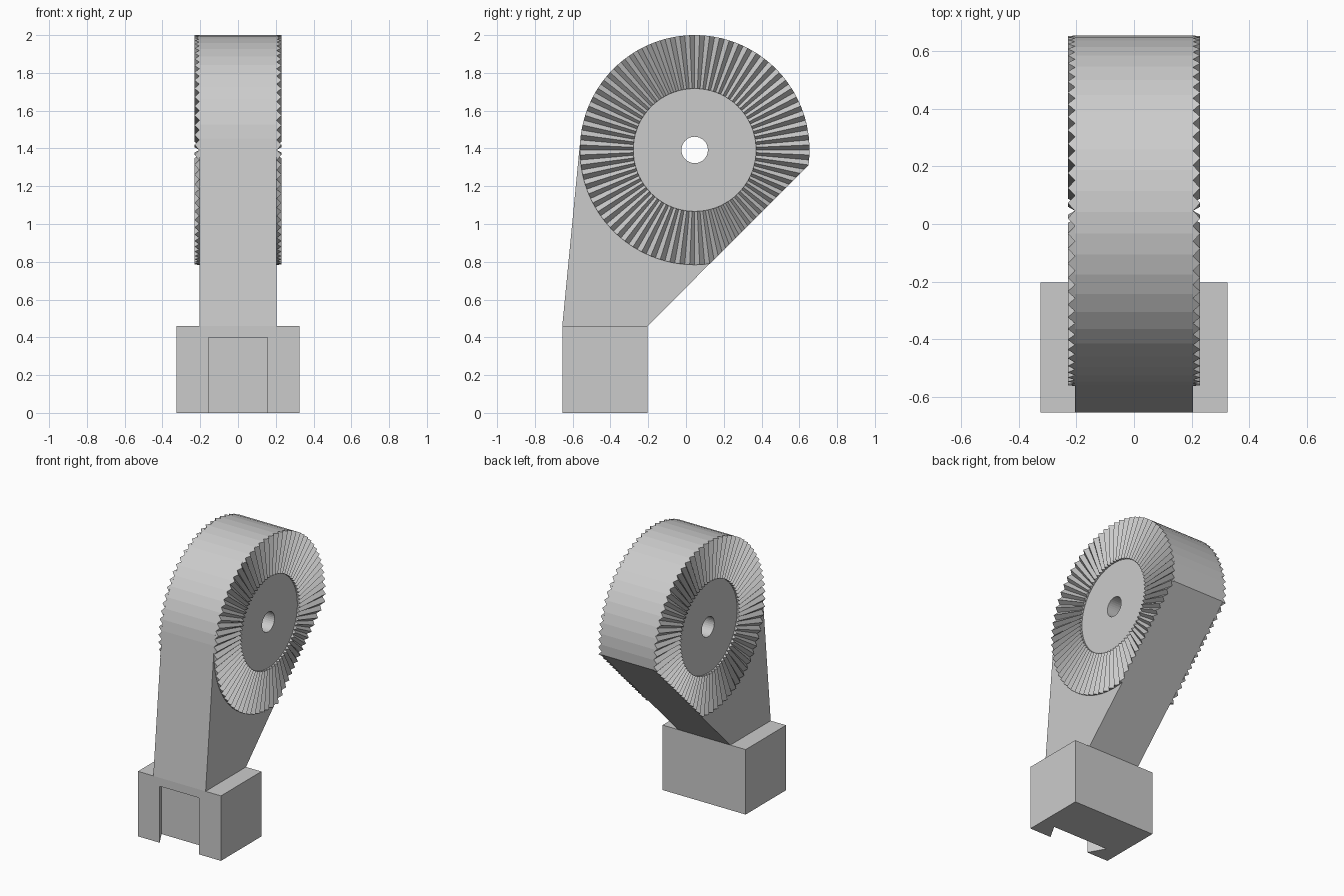
import bpy, bmesh
from math import sin, cos, radians, pi
from mathutils import Vector

cube = bpy.data.objects.get("Cube")
if cube:
    bpy.data.objects.remove(cube, do_unlink=True)

grey = bpy.data.materials.new("plain grey")
grey.use_nodes = True
colour = (0.6, 0.6, 0.6, 1)
grey.diffuse_color = colour
grey.node_tree.nodes["Principled BSDF"].inputs["Base Color"].default_value = colour

# Shared dimensions
CY, CZ, R = 0.046, 1.392, 0.608
FRONT, BACK, BASE_TOP = -0.655, -0.203, 0.46
ARM_X, TOOTH_X = 0.205, 0.23
CUT_POINT = Vector((0, BACK, BASE_TOP))
CUT_NORMAL = Vector((0, 1, -1)).normalized()


def on_circle(x, radius, angle):
    return Vector((x, CY + radius * cos(angle), CZ + radius * sin(angle)))


def finish(name, bm):
    bmesh.ops.recalc_face_normals(bm, faces=bm.faces)
    mesh = bpy.data.meshes.new(name)
    bm.to_mesh(mesh)
    bm.free()
    obj = bpy.data.objects.new(name, mesh)
    bpy.context.collection.objects.link(obj)
    mesh.materials.append(grey)
    return obj


def prism(name, points, offset):
    bm = bmesh.new()
    face = bm.faces.new([bm.verts.new(p) for p in points])
    out = bmesh.ops.extrude_face_region(bm, geom=[face], use_keep_orig=True)
    moved = [g for g in out["geom"] if isinstance(g, bmesh.types.BMVert)]
    bmesh.ops.translate(bm, verts=moved, vec=offset)
    return finish(name, bm)


def carve(obj, cutter):
    mod = obj.modifiers.new("cut", "BOOLEAN")
    mod.operation, mod.solver, mod.object = "DIFFERENCE", "EXACT", cutter
    cutter.hide_render = True
    graph = bpy.context.evaluated_depsgraph_get()
    mesh = bpy.data.meshes.new_from_object(obj.evaluated_get(graph))
    obj.modifiers.clear()
    obj.data = mesh
    bpy.data.objects.remove(cutter, do_unlink=True)


# Foot block with a dovetail slot in its front
foot = prism("foot_block", [(-0.325, FRONT, 0), (0.325, FRONT, 0),
                            (0.325, BACK, 0), (-0.325, BACK, 0)], (0, 0, BASE_TOP))
mouth, inner, depth, over = 0.155, 0.221, 0.115, 0.02
flare = (inner - mouth) / depth * over
slot = [(mouth - flare, FRONT - over), (inner, FRONT + depth),
        (-inner, FRONT + depth), (flare - mouth, FRONT - over)]
carve(foot, prism("slot_cutter", [(x, y, -0.1) for x, y in slot], (0, 0, 0.5)))

# Arm: round head running down to the foot, with an axle hole
start, end, steps = radians(-7.3), radians(174.3), 26
outline = [on_circle(-ARM_X, R, start + (end - start) * i / steps) for i in range(steps + 1)]
outline += [Vector((-ARM_X, FRONT, BASE_TOP)), Vector((-ARM_X, BACK, BASE_TOP))]
arm = prism("arm", outline, (2 * ARM_X, 0, 0))
hole = [on_circle(-0.5, 0.07, 2 * pi * i / 32) for i in range(32)]
carve(arm, prism("hole_cutter", hole, (1, 0, 0)))

# Radial teeth on both faces of the head, trimmed along the sloping underside
TEETH, INNER_R = 72, 0.325
half = pi / TEETH
for name, side in (("left_teeth", 1), ("right_teeth", -1)):
    bm = bmesh.new()
    for i in range(TEETH):
        a = (2 * i + 1) * half
        ends = [[bm.verts.new(on_circle(side * x, r, a + d))
                 for x, d in ((ARM_X, -half), (TOOTH_X, 0), (ARM_X, half))]
                for r in (INNER_R, R)]
        for loop in ends:
            bm.faces.new(loop)
        for j in range(3):
            k = (j + 1) % 3
            bm.faces.new((ends[0][j], ends[0][k], ends[1][k], ends[1][j]))
    bmesh.ops.bisect_plane(bm, geom=bm.verts[:] + bm.edges[:] + bm.faces[:],
                           plane_co=CUT_POINT, plane_no=CUT_NORMAL, clear_outer=True)
    bmesh.ops.holes_fill(bm, edges=[e for e in bm.edges if e.is_boundary])
    finish(name, bm)
